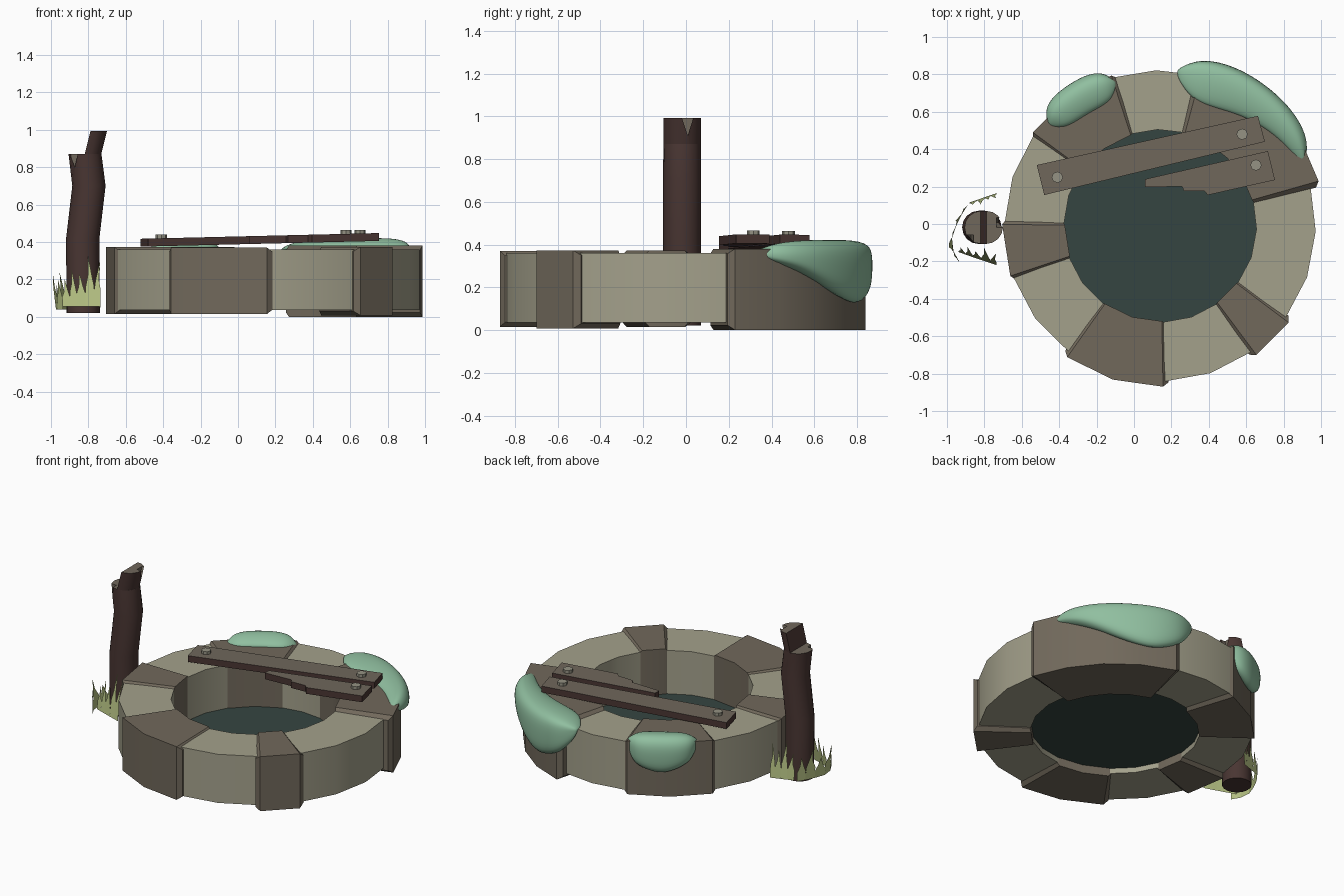
import bpy, bmesh, math
from mathutils import Vector

if "Cube" in bpy.data.objects:
    bpy.data.objects.remove(bpy.data.objects["Cube"])

CX, CY = 0.14, -0.01   # centre of the well ring


def mat(name, c):
    m = bpy.data.materials.new(name)
    m.diffuse_color = (*c, 1)
    m.use_nodes = True
    m.node_tree.nodes["Principled BSDF"].inputs["Base Color"].default_value = m.diffuse_color
    return m


LIGHT = mat("light stone", (.37, .355, .26))
DARK = mat("dark stone", (.165, .14, .105))
BARK = mat("dark bark", (.066, .036, .032))
WOOD = mat("cut wood", (.16, .135, .105))
MOSS = mat("moss green", (.28, .52, .35))
WATER = mat("dark water", (.036, .06, .053))
GRASS = mat("dry grass", (.45, .52, .22))
NAIL = mat("nail metal", (.30, .29, .23))


def obj(name, verts, faces, mats, smooth=None, fix=True):
    me = bpy.data.meshes.new(name)
    me.from_pydata(verts, [], faces)
    if fix:
        bm = bmesh.new()
        bm.from_mesh(me)
        bmesh.ops.recalc_face_normals(bm, faces=bm.faces)
        bm.to_mesh(me)
        bm.free()
    for m in mats:
        me.materials.append(m)
    o = bpy.data.objects.new(name, me)
    bpy.context.collection.objects.link(o)
    if smooth:
        bpy.ops.object.select_all(action='DESELECT')
        o.select_set(True)
        bpy.context.view_layer.objects.active = o
        bpy.ops.object.shade_smooth_by_angle(angle=math.radians(smooth))
    return o


def loft(name, rings, mats, smooth=None):
    """Skin a list of closed rings with capped ends."""
    n = len(rings[0])
    v = [p for r in rings for p in r]
    f = [(i * n + j, i * n + (j + 1) % n, (i + 1) * n + (j + 1) % n, (i + 1) * n + j)
         for i in range(len(rings) - 1) for j in range(n)]
    f += [tuple(range(n)), tuple(range(len(v) - n, len(v)))]
    return obj(name, v, f, mats, smooth)


def polar(r, deg, z):
    a = math.radians(deg)
    return (CX + r * math.cos(a), CY + r * math.sin(a), z)


# --- ring of stones, ends slightly bevelled
def stone(name, a0, a1, ri, ro, z0, z1, m, bev):
    def ring(a, b):
        return [polar(ri + b * .4, a, z0 + b), polar(ro - b, a, z0 + b),
                polar(ro - b, a, z1 - b), polar(ri + b * .4, a, z1 - b)]
    d = 2.0 if bev else 0
    n = max(1, round((a1 - a0) / 18))
    rings = [ring(a0 + d + (a1 - a0 - 2 * d) * i / n, 0) for i in range(n + 1)]
    if bev:
        rings = [ring(a0, bev)] + rings + [ring(a1, bev)]
    loft(name, rings, [m], 24)


darks = [(13.8, 77, .88, 0, .38), (106, 145.7, .845, .015, .372), (177.5, 200.5, .845, .015, .372),
         (232.7, 273, .86, .015, .37), (304.7, 325, .86, .008, .372)]
for i, (a0, a1, r, z0, z1) in enumerate(darks):
    stone(f"dark_stone_{i}", a0, a1, .51, r, z0, z1, DARK, .022)
    nxt = darks[(i + 1) % 5][0] + (360 if i == 4 else 0)
    stone(f"light_stone_{i}", a1 - 1.5, nxt + 1.5, .515, .832, .035, .36, LIGHT, 0)

# --- water surface
obj("water", [polar(.53, i * 10, .07) for i in range(36)], [tuple(range(36))], [WATER])


# --- planks: outline extruded along the tilt, pale upper side
def plank_z(x):
    return .375 + .024 * (x + .52)


def plank(name, pts):
    o = loft(name, [[(x, y, plank_z(x) + h) for x, y in pts] for h in (0, .042)], [BARK, WOOD])
    for p in o.data.polygons:
        p.material_index = 1 if p.normal.z > .5 else 0


plank("long_plank", [(-.48, .155), (.70, .44), (.663, .578), (-.52, .315)])
plank("broken_plank", [(.754, .235), (.395, .155), (.375, .177), (.267, .177), (.257, .2),
                       (.06, .198), (.06, .24), (.716, .39)])
for i, (x, y) in enumerate([(-.41, .25), (.578, .48), (.652, .315)]):
    loft(f"nail_{i}", [[(x + .03 * math.cos(k * math.pi / 4), y + .03 * math.sin(k * math.pi / 4),
                         plank_z(x) + h) for k in range(8)] for h in (.03, .062)], [NAIL])


# --- broken post: crooked trunk plus a leaning half-round splinter
def disc(x, r, z, half=False):
    n, span = (9, math.pi) if half else (16, 2 * math.pi)
    return [(x + r * math.cos(-math.pi / 2 + span * k / (n - 1 if half else n)),
             -.018 + r * math.sin(-math.pi / 2 + span * k / (n - 1 if half else n)), z)
            for k in range(n)]


post = loft("post", [disc(-.828, .089, .02), disc(-.83, .089, .42), disc(-.797, .089, .70),
                     disc(-.818, .088, .87)], [BARK, WOOD], 40)
splinter = loft("post_splinter", [disc(-.822, .088, .86, True), disc(-.789, .088, .992, True)],
                [BARK, WOOD], 40)
for o in (post, splinter):
    for p in o.data.polygons:
        if p.normal.z > .8:
            p.material_index = 1


def notch(target, pts_a, pts_b):
    cut = loft("notch_cutter", [pts_a, pts_b], [WOOD])
    cut.hide_render = True
    m = target.modifiers.new("notch", 'BOOLEAN')
    m.operation, m.object, m.solver, m.material_mode = 'DIFFERENCE', cut, 'EXACT', 'TRANSFER'
    bpy.ops.object.select_all(action='DESELECT')
    target.select_set(True)
    bpy.context.view_layer.objects.active = target
    bpy.ops.object.modifier_move_to_index(modifier="notch", index=0)
    bpy.ops.object.modifier_apply(modifier="notch")
    bpy.data.objects.remove(cut)


notch(splinter, [(-.735, y, z) for y, z in ((-.025, 1.01), (.04, 1.01), (.008, .91))],
      [(-.6, y, z) for y, z in ((-.025, 1.01), (.04, 1.01), (.008, .91))])
notch(post, [(x, -.2, z) for x, z in ((-.905, .88), (-.855, .88), (-.872, .80))],
      [(x, -.06, z) for x, z in ((-.905, .88), (-.855, .88), (-.872, .80))])


# --- grass tufts: jagged leaning cards
def grass(name, path, blades, z0, lean):
    """blades: (start, end, tip position, tip height) along the path 0..1"""
    pts = [Vector(p) for p in path]

    def at(t, z):
        u = min(max(t, 0), .999) * (len(pts) - 1)
        i = int(u)
        p = pts[i].lerp(pts[i + 1], u - i)
        k = max(0, z - z0) ** 1.5 * 5
        return (p.x + lean[0] * k, p.y + lean[1] * k, z)
    v, f = [], []
    for a, b, t, h in blades:
        s = len(v)
        mid = z0 + (h - z0) * .6
        low = z0 + (h - z0) * .38
        c = (a + b) / 2
        w = (b - a) / 2
        v += [at(a, z0), at(b, z0), at(b, low), at(c + w * .45, mid), at(t, h),
              at(c - w * .5, mid), at(a, low)]
        f.append(tuple(range(s, s + 7)))
    obj(name, v, f, [GRASS], fix=False)


grass("grass_front", [(-.938, -.15), (-.84, -.185), (-.735, -.22)],
      [(0, .2, .06, .2), (.2, .38, .24, .26), (.38, .62, .46, .235),
       (.62, .84, .68, .33), (.84, 1, .99, .30)], .055, (0, .1))
grass("grass_left", [(-.935, -.2), (-.985, -.11), (-.94, .02), (-.89, .1)],
      [(0, .2, .12, .2), (.2, .42, .28, .235), (.42, .6, .5, .17), (.6, .8, .66, .24),
       (.8, 1, .92, .2)], .04, (-.03, 0))
grass("grass_back", [(-.88, .115), (-.735, .165)],
      [(0, .3, .1, .22), (.3, .55, .4, .3), (.55, .8, .7, .24), (.8, 1, .98, .27)],
      .05, (0, -.05))


# --- moss pads draped over the outer rim
def moss(name, a0, a1, r_in, r_stone, r_out, low):
    """r_in and low are (start, end) values blended along the arc"""
    rings, n = [], 10
    for i in range(n + 1):
        t = i / n
        e = max(.12, (1 - abs(2 * t - 1) ** 3.5) ** .6)
        k = t * t * (3 - 2 * t)
        ri = r_in[0] + (r_in[1] - r_in[0]) * k
        zl = low[0] + (low[1] - low[0]) * min(1, k * 1.3) + .015 * math.sin(9 * t)
        sec = [(ri, .355), (ri + .01, .395), ((ri + r_out) / 2, .425), (r_out - .03, .42),
               (r_out + .005, .37), (r_out + .005, (zl + .37) / 2), (r_out - .005, zl + .01),
               (r_stone - .02, zl - .01), (r_stone - .05, .33)]
        c = (r_stone - .04, .36)
        rings.append([polar(c[0] + (r - c[0]) * e, a0 + (a1 - a0) * t, c[1] + (z - c[1]) * e)
                      for r, z in sec])
    o = loft(name, rings, [MOSS], 180)
    s = o.modifiers.new("round", 'SUBSURF')
    s.levels = s.render_levels = 2


moss("moss_large", 23, 84, (.79, .65), .87, .935, (.29, .11))
moss("moss_small", 107, 138, (.70, .71), .84, .895, (.18, .2))
